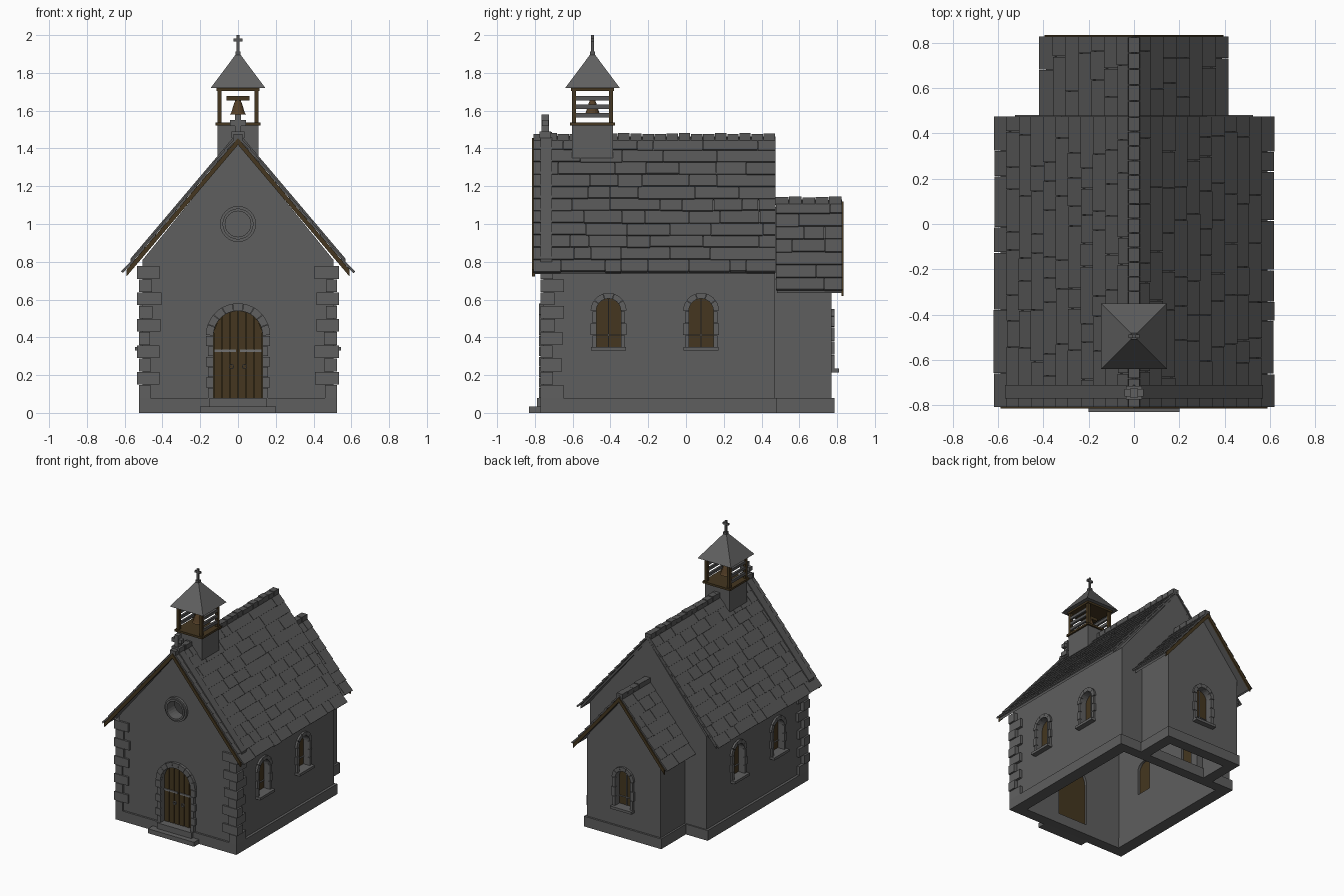
import bpy, bmesh, math, random
from mathutils import Matrix, Vector

random.seed(4)
if "Cube" in bpy.data.objects:
    bpy.data.objects.remove(bpy.data.objects["Cube"])
I = Matrix()


def material(name, r, g, b):
    m = bpy.data.materials.new(name)
    m.use_nodes = True
    m.diffuse_color = (r, g, b, 1)
    m.node_tree.nodes["Principled BSDF"].inputs["Base Color"].default_value = (r, g, b, 1)
    return m


WALL = material("wall grey", .113, .113, .113)
STONE = material("trim stone", .118, .118, .118)
SLATE = material("roof slate", .093, .093, .093)
SPIRE = material("spire grey", .118, .118, .118)
WOOD = material("dark wood", .058, .037, .014)
BRONZE = material("bell bronze", .09, .05, .02)
METAL = material("pale metal", .17, .17, .17)


def prism(bm, pts, y0, y1, m=I):
    """Extrude an x-z outline from y0 to y1."""
    a = [bm.verts.new(m @ Vector((x, y0, z))) for x, z in pts]
    b = [bm.verts.new(m @ Vector((x, y1, z))) for x, z in pts]
    bm.faces.new(a)
    bm.faces.new(b[::-1])
    for i in range(len(pts)):
        j = (i + 1) % len(pts)
        bm.faces.new((a[i], b[i], b[j], a[j]))


def box(bm, x0, x1, y0, y1, z0, z1, m=I):
    prism(bm, [(x0, z0), (x1, z0), (x1, z1), (x0, z1)], y0, y1, m)


def finish(name, bm, mat=None):
    bmesh.ops.recalc_face_normals(bm, faces=bm.faces[:])
    me = bpy.data.meshes.new(name)
    bm.to_mesh(me)
    bm.free()
    ob = bpy.data.objects.new(name, me)
    bpy.context.scene.collection.objects.link(ob)
    if mat:
        me.materials.append(mat)
    return ob


def frame(angle, x, y):
    """Wall frame: local -y points out of the wall."""
    return Matrix.Translation((x, y, 0)) @ Matrix.Rotation(math.radians(angle), 4, 'Z')


def arc(r, z, a0, a1, n):
    return [(r * math.cos(a0 + (a1 - a0) * i / n), z + r * math.sin(a0 + (a1 - a0) * i / n))
            for i in range(n + 1)]


def arch(r, z0, spring):
    return [(-r, z0), (r, z0)] + arc(r, spring, 0, math.pi, 12)


def gable(w, z0, eave, apex):
    return [(-w, z0), (w, z0), (w, eave), (0, apex), (-w, eave)]


def chevron(w, apex, slope, t):
    e = apex - w * slope
    return [(-w, e), (0, apex), (w, e), (w, e - t), (0, apex - t), (-w, e - t)]


def carve(ob, cutters):
    for c in cutters:
        mod = ob.modifiers.new("cut", 'BOOLEAN')
        mod.object, mod.solver = c, 'EXACT'
    dg = bpy.context.evaluated_depsgraph_get()
    me = bpy.data.meshes.new_from_object(ob.evaluated_get(dg))
    ob.modifiers.clear()
    ob.data = me
    for c in cutters:
        bpy.data.objects.remove(c)


def cutter(pts, y0, y1, m=I):
    bm = bmesh.new()
    prism(bm, pts, y0, y1, m)
    ob = finish("cutter", bm)
    ob.hide_render = True
    return ob


# Arched openings: (label, frame, half width, bottom, spring)
FRONT, BACK = frame(0, 0, -.755), frame(180, 0, .77)
windows = [(f"{n}_{p}", frame(a, s * .505, y), .35, .54)
           for s, a, n in ((1, 90, "left"), (-1, -90, "right"))
           for y, p in ((-.41, "front"), (.08, "rear"))]
windows.append(("chancel", BACK, .235, .455))

# Hollow walls
bm = bmesh.new()
prism(bm, gable(.505, .02, .81, 1.43), -.755, .47)
nave = finish("nave_walls", bm, WALL)
carve(nave, [cutter(gable(.435, -.1, .78, 1.32), -.685, .40),
             cutter(arch(.13, .08, .41), -.06, .2, FRONT),
             cutter(arc(.07, 1, 0, 2 * math.pi * 23 / 24, 23), -.06, .2, FRONT),
             cutter(arch(.2, -.1, .5), .3, .6)]
      + [cutter(arch(.065, z, s), -.06, .14, m) for n, m, z, s in windows[:4]])
bm = bmesh.new()
prism(bm, gable(.32, .02, .71, 1.09), .465, .77)
chancel = finish("chancel_walls", bm, WALL)
carve(chancel, [cutter(gable(.25, -.1, .68, .97), .4, .70),
                cutter(arch(.065, .235, .455), -.06, .14, BACK)])

# Plinth
bm = bmesh.new()
for s in (-1, 1):
    box(bm, s * .43, s * .525, -.77, .48, 0, .08)
    box(bm, s * .25, s * .335, .48, .785, 0, .08)
for w, y0, y1 in ((.43, -.77, -.685), (.43, .40, .48), (.25, .70, .785)):
    box(bm, -w, w, y0, y1, 0, .08)
finish("plinth", bm, WALL)

# Corner stones, alternating long and short
bm = bmesh.new()
for s in (-1, 1):
    for i in range(10):
        z, long = .08 + i * .07, i % 2
        out = .535 if long else .525
        j = random.uniform(-.008, .008)
        box(bm, s * (.41 if long else .46) + j, s * out, -.77, -.72, z, z + .067)
        box(bm, s * .47, s * out, -.77, (-.70 if long else -.65) + j, z, z + .067)
finish("corner_stones", bm, STONE)


def surround(bm, m, r, z0, spring, t, rows, count, proud):
    """Jamb blocks and arch stones around an opening."""
    h = (spring - z0) / rows
    for s in (-1, 1):
        for i in range(rows):
            w = t if i % 2 else t * .7
            box(bm, s * r, s * (r + w), -proud, .03, z0 + i * h, z0 + (i + 1) * h - .003, m)
    for i in range(count):
        a0, a1 = (math.pi * (i + k) / count for k in (.02, .98))
        prism(bm, arc(r, spring, a0, a1, 3) + arc(r + t, spring, a1, a0, 3), -proud, .03, m)


# Windows
for n, m, z, s in windows:
    bm = bmesh.new()
    surround(bm, m, .065, z, s, .03, 3, 5, .016)
    box(bm, -.092, .092, -.04, .04, z - .02, z, m)
    finish(f"{n}_window_surround", bm, STONE)
    bm = bmesh.new()
    prism(bm, arch(.066, z, s), .04, .05, m)
    finish(f"{n}_window_pane", bm, WOOD)
    bm = bmesh.new()
    box(bm, -.003, .003, .032, .04, z, s + .063, m)
    box(bm, -.064, .064, .032, .04, z + .06, z + .065, m)
    finish(f"{n}_window_bars", bm, METAL)

# Round window
bm = bmesh.new()
for r0, r1, d in ((.07, .095, .02), (.068, .082, .03)):
    for i in range(12):
        a0, a1 = math.pi * i / 6, math.pi * (i + 1) / 6
        prism(bm, arc(r0, 1, a0, a1, 2) + arc(r1, 1, a1, a0, 2), -d, .03, FRONT)
finish("round_window_ring", bm, STONE)

# Door, its surround, fittings and steps
bm = bmesh.new()
surround(bm, FRONT, .13, .08, .41, .04, 6, 9, .022)
finish("door_surround", bm, STONE)
bm = bmesh.new()
prism(bm, arch(.131, .08, .41), .035, .05, FRONT)
top = lambda u: .41 + math.sqrt(max(0, .13 ** 2 - u * u))
for i in range(6):
    a, b = -.13 + i * .26 / 6 + .002, -.13 + (i + 1) * .26 / 6 - .002
    prism(bm, [(a, .08), (b, .08), (b, top(b)), ((a + b) / 2, top((a + b) / 2)), (a, top(a))],
          .025, .035, FRONT)
finish("door_planks", bm, WOOD)
bm = bmesh.new()
for s in (-1, 1):
    box(bm, s * .01, s * .125, .018, .025, .322, .336, FRONT)
    for i in range(8):
        a0, a1 = math.pi * i / 4, math.pi * (i + 1) / 4
        ring = arc(.009, .245, a0, a1, 1) + arc(.014, .245, a1, a0, 1)
        prism(bm, [(x + s * .035, z) for x, z in ring], .015, .025, FRONT)
finish("door_fittings", bm, METAL)
bm = bmesh.new()
box(bm, -.2, .2, -.83, -.76, 0, .035)
box(bm, -.15, .15, -.79, -.74, .03, .08)
finish("door_steps", bm, STONE)


# Roofs: deck, overlapping slates and ridge tiles
def roof(name, apex, w, y0, y1, courses, slope=1.18):
    bm = bmesh.new()
    prism(bm, chevron(w - .012, apex, slope, .022), y0 + .006, y1 - .006)
    ang = math.atan(slope)
    step = w / math.cos(ang) / courses
    for s in (-1, 1):
        for i in range(courses):
            y = y0
            while y < y1:
                wid = random.uniform(.08, .3)
                end = y1 if y + wid > y1 - .06 else y + wid
                a = ang - .08 + random.uniform(-.015, .015)
                n = Vector((s * math.sin(ang), 0, math.cos(ang)))
                d = (i + .5) * step + random.uniform(-.004, .004)
                c = Vector((s * d * math.cos(ang), (y + end) / 2, apex - d * math.sin(ang))) + n * .01
                rot = Matrix(((s * math.cos(a), 0, s * math.sin(a)), (0, 1, 0),
                              (-math.sin(a), 0, math.cos(a)))).to_4x4()
                size = Matrix.Diagonal((step * 1.12, end - y - .003, .012, 1))
                bmesh.ops.create_cube(bm, size=1, matrix=Matrix.Translation(c) @ rot @ size)
                y = end
    finish(name + "_slates", bm, SLATE)
    bm = bmesh.new()
    count = round((y1 - y0) / .065)
    for i in range(count):
        y, h = y0 + i * (y1 - y0) / count, random.uniform(0, .008)
        prism(bm, [(-.026, apex - .015), (.026, apex - .015), (.024, apex + .025 + h),
                   (-.024, apex + .025 + h)], y, y + (y1 - y0) / count - .004)
    finish(name + "_ridge", bm, SLATE)


roof("nave_roof", 1.45, .6, -.808, .475, 11)
roof("chancel_roof", 1.115, .4, .475, .828, 7)
for name, w, apex, y0, y1 in (("front", .59, 1.455, -.815, -.8), ("back", .395, 1.12, .822, .835)):
    bm = bmesh.new()
    prism(bm, chevron(w, apex, 1.18, .036), y0, y1)
    finish(name + "_bargeboard", bm, WOOD)
bm = bmesh.new()
prism(bm, chevron(.57, 1.488, 1.18, .03), -.77, -.71)
finish("gable_coping", bm, SLATE)

# Gable cross
bm = bmesh.new()
box(bm, -.035, .035, -.775, -.715, 1.455, 1.49)
box(bm, -.017, .017, -.765, -.725, 1.47, 1.58)
box(bm, -.042, .042, -.762, -.728, 1.52, 1.55)
finish("gable_cross", bm, STONE)

# Bell turret
T = Matrix.Translation((0, -.495, 0))
bm = bmesh.new()
box(bm, -.108, .108, -.108, .108, 1.32, 1.525, T)
finish("turret_base", bm, WALL)
bm = bmesh.new()
box(bm, -.12, .12, -.12, .12, 1.522, 1.538, T)
box(bm, -.115, .115, -.115, .115, 1.705, 1.722, T)
box(bm, -.06, .06, -.015, .015, 1.655, 1.678, T)
for x in (-.098, .098):
    for y in (-.098, .098):
        box(bm, x - .011, x + .011, y - .011, y + .011, 1.53, 1.71, T)
finish("turret_frame", bm, WOOD)
bm = bmesh.new()
for x in (-.1, .1):
    for z in (1.565, 1.61, 1.655):
        box(bm, x - .008, x + .008, -.09, .09, z, z + .022, T)
finish("turret_slats", bm, SLATE)
bm = bmesh.new()
for r0, r1, z0, z1 in ((.042, .036, 1.58, 1.59), (.036, .02, 1.59, 1.64), (.02, .012, 1.64, 1.66)):
    bmesh.ops.create_cone(bm, cap_ends=True, segments=16, radius1=r0, radius2=r1, depth=z1 - z0,
                          matrix=T @ Matrix.Translation((0, 0, (z0 + z1) / 2)))
finish("bell", bm, BRONZE)
bm = bmesh.new()
bmesh.ops.create_cone(bm, cap_ends=True, segments=4, radius1=.145 * math.sqrt(2), radius2=.004, depth=.19,
                      matrix=T @ Matrix.Translation((0, 0, 1.815)) @ Matrix.Rotation(math.pi / 4, 4, 'Z'))
finish("spire", bm, SPIRE)
bm = bmesh.new()
box(bm, -.014, .014, -.014, .014, 1.895, 1.912, T)
box(bm, -.007, .007, -.007, .007, 1.9, 2, T)
box(bm, -.025, .025, -.007, .007, 1.967, 1.982, T)
finish("spire_cross", bm, SLATE)
